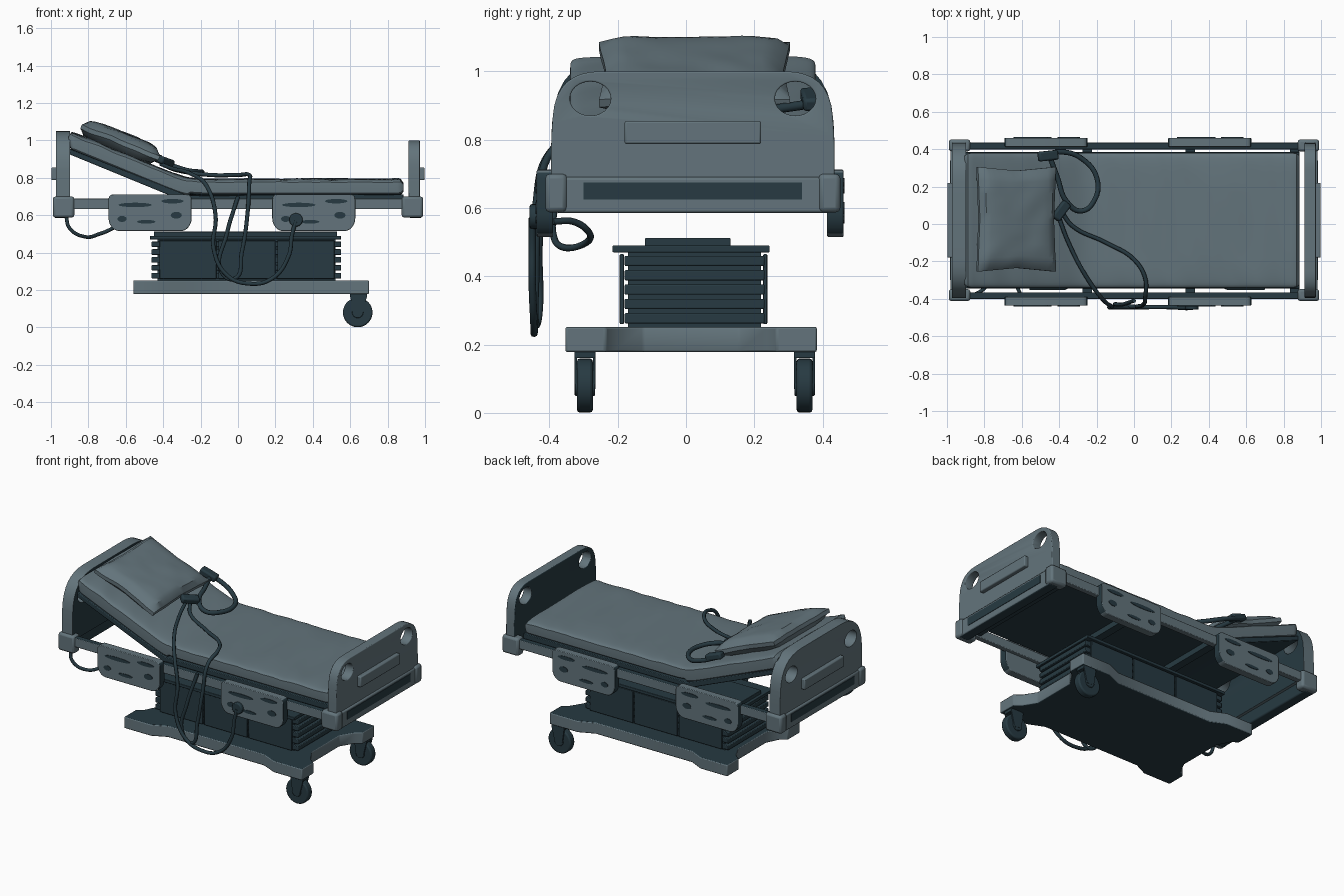
import bpy, bmesh, math
from mathutils import Vector, Matrix, noise

if "Cube" in bpy.data.objects:
    bpy.data.objects.remove(bpy.data.objects["Cube"])

C = 0.02  # centre line of the bed in y


def material(name, col):
    m = bpy.data.materials.new(name)
    m.diffuse_color = (*col, 1)
    m.use_nodes = True
    m.node_tree.nodes["Principled BSDF"].inputs["Base Color"].default_value = m.diffuse_color
    return m


LIGHT = material("grey_teal", (0.125, 0.175, 0.2))
DARK = material("dark_teal", (0.02, 0.042, 0.054))


def finish(name, bm, mats, bevel=0.0, rule=None, segs=2):
    bmesh.ops.recalc_face_normals(bm, faces=bm.faces)
    bm.normal_update()
    if rule:
        for f in bm.faces:
            f.material_index = 1 if rule(f.normal) else 0
    me = bpy.data.meshes.new(name)
    bm.to_mesh(me)
    bm.free()
    for m in mats:
        me.materials.append(m)
    ob = bpy.data.objects.new(name, me)
    bpy.context.collection.objects.link(ob)
    bpy.context.view_layer.objects.active = ob
    bpy.ops.object.select_all(action='DESELECT')
    ob.select_set(True)
    bpy.ops.object.shade_smooth_by_angle(angle=math.radians(35))
    if bevel:
        b = ob.modifiers.new("bevel", 'BEVEL')
        b.width, b.segments, b.limit_method = bevel, segs, 'ANGLE'
    return ob


def prism(name, pts, axis, lo, hi, mats=(LIGHT,), bevel=0.0, rule=None):
    """Extrude a 2D outline along an axis."""
    place = {'x': lambda a, b, t: (t, a, b), 'y': lambda a, b, t: (a, t, b),
             'z': lambda a, b, t: (a, b, t)}[axis]
    bm = bmesh.new()
    f = bm.faces.new([bm.verts.new(place(a, b, lo)) for a, b in pts])
    g = bmesh.ops.extrude_face_region(bm, geom=[f])
    d = Vector(place(0, 0, hi - lo))
    for v in g['geom']:
        if isinstance(v, bmesh.types.BMVert):
            v.co += d
    return finish(name, bm, mats, bevel, rule)


def box(name, x0, x1, y0, y1, z0, z1, mats=(LIGHT,), bevel=0.0, rule=None):
    return prism(name, [(x0, y0), (x1, y0), (x1, y1), (x0, y1)], 'z', z0, z1, mats, bevel, rule)


def rounded(pts, radii, n=6):
    """Round the corners of an outline."""
    out = []
    for i, p in enumerate(pts):
        p, a, b, r = Vector(p), Vector(pts[i - 1]), Vector(pts[(i + 1) % len(pts)]), radii[i]
        if r == 0:
            out.append(tuple(p))
            continue
        s, e = p + (a - p).normalized() * r, p + (b - p).normalized() * r
        for k in range(n + 1):
            t = k / n
            out.append(tuple(s * (1 - t) ** 2 + p * 2 * t * (1 - t) + e * t * t))
    return out


def ellipse(cx, cy, rx, ry, n=24):
    return [(cx + rx * math.cos(2 * math.pi * i / n), cy + ry * math.sin(2 * math.pi * i / n)) for i in range(n)]


def tube(name, pts, r=0.012):
    cu = bpy.data.curves.new(name, 'CURVE')
    cu.dimensions, cu.bevel_depth, cu.bevel_resolution, cu.resolution_u = '3D', r, 2, 8
    cu.use_fill_caps = True
    sp = cu.splines.new('BEZIER')
    sp.bezier_points.add(len(pts) - 1)
    for b, p in zip(sp.bezier_points, pts):
        b.co = p
        b.handle_left_type = b.handle_right_type = 'AUTO'
    cu.materials.append(DARK)
    ob = bpy.data.objects.new(name, cu)
    bpy.context.collection.objects.link(ob)
    bpy.ops.object.select_all(action='DESELECT')
    ob.select_set(True)
    bpy.context.view_layer.objects.active = ob
    bpy.ops.object.convert(target='MESH')


def top_z(x):
    """Height of the mattress top: flat, then rising to the head."""
    return 0.795 + 0.41 * 0.03 * math.log(1 + math.exp((-0.27 - x) / 0.03))


# End boards, with grip holes and dark inner faces
for name, s, top, rad, thick in (("headboard", -1, 1.05, 0.2, 0.075), ("footboard", 1, 1.0, 0.13, 0.06)):
    x0, x1 = sorted((s * 0.972, s * (0.972 - thick)))
    outline = rounded([(C - 0.415, 0.66), (C + 0.415, 0.66), (C + 0.415, 0.80), (C + 0.40, top), (C - 0.40, top),
                       (C - 0.415, 0.80)], [0, 0, 0.05, rad, rad, 0.05], 8)
    board = prism(name, outline, 'x', x0, x1, (LIGHT, DARK), 0, lambda n: n.x * s < -0.9)
    for side in (-1, 1):
        cut = prism(name + "_hole_cutter", ellipse(C + side * 0.30, 0.92, 0.06, 0.05), 'x', x0 - 0.1, x1 + 0.1)
        cut.hide_render = True
        cut.hide_set(True)
        m = board.modifiers.new("hole", 'BOOLEAN')
        m.operation, m.object, m.solver = 'DIFFERENCE', cut, 'EXACT'
    b = board.modifiers.new("bevel", 'BEVEL')
    b.width, b.segments, b.limit_method = 0.016, 3, 'ANGLE'
    b.angle_limit = math.radians(45)

    def span(a, b):
        return sorted((s * a, s * b))
    box(name + "_plate", *span(0.965, 0.998), C - 0.2, C + 0.2, 0.787, 0.855, bevel=0.006)
    box(name + "_beam", *span(0.915, 0.982), C - 0.4, C + 0.4, 0.585, 0.69, (LIGHT, DARK), 0.008,
        lambda n: n.x * s < -0.9 or n.z < -0.9)
    box(name + "_beam_inset", *span(0.978, 0.985), C - 0.32, C + 0.32, 0.625, 0.675, (DARK,))
    for side in (-1, 1):
        y = C + side * 0.40
        box(name + "_corner_block", *span(0.875, 0.99), y - 0.032, y + 0.032, 0.587, 0.70, bevel=0.014)

# Side rails and side panels
for side, ry, py in ((-1, -0.383, -0.413), (1, 0.417, 0.437)):
    box("side_rail", -0.9, 0.9, ry - 0.018, ry + 0.018, 0.632, 0.69, (LIGHT, DARK), 0.004, lambda n: n.z > 0.9)
    for x in (-0.47, 0.405):
        shape = rounded([(x - 0.19, 0.515), (x + 0.19, 0.515), (x + 0.222, 0.56), (x + 0.222, 0.712),
                         (x - 0.222, 0.712), (x - 0.222, 0.56)], [0.03, 0.03, 0.025, 0.03, 0.03, 0.025])
        prism("side_panel", shape, 'y', py - 0.024, py + 0.024, (LIGHT, DARK), 0.006, lambda n: abs(n.x) > 0.6)
        f0, f1 = sorted((py + side * 0.02, py + side * 0.027))
        for dx, z, w, h in ((-0.08, 0.655, 0.09, 0.012), (0.12, 0.675, 0.06, 0.012), (-0.15, 0.58, 0.025, 0.016),
                            (-0.02, 0.565, 0.05, 0.01), (0.14, 0.6, 0.03, 0.018)):
            prism("panel_marking", ellipse(x + dx, z, w, h, 16), 'y', f0, f1, (DARK,))

# Bed deck: flat section, raised back section, cross members
prism("deck", [(0.885, 0.675), (0.885, 0.712), (-0.27, 0.705), (-0.9, 0.955), (-0.9, 0.925), (-0.29, 0.675)],
      'y', C - 0.365, C + 0.365, (DARK,), 0.004)
for x in (-0.25, 0.3, 0.86):
    box("cross_member", x - 0.025, x + 0.025, C - 0.39, C + 0.39, 0.64, 0.68, (DARK,))


# Mattress, lofted along its length with soft creases
bm = bmesh.new()
rings, N, K = [], 110, 44
for i in range(N + 1):
    x = -0.905 + 1.79 * i / N
    edge = min(i, N - i) / N * 1.79
    k = math.sqrt(max(0.0, 1 - (1 - min(1, edge / 0.03)) ** 2))
    h = 0.047 + (0.008 if x < -0.27 else 0)
    ring = []
    for j in range(K):
        a = 2 * math.pi * j / K
        ca, sa = math.cos(a), math.sin(a)
        y = math.copysign(abs(ca) ** 0.45, ca) * 0.36 * (0.96 + 0.04 * k)
        z = math.copysign(abs(sa) ** 0.25, sa) * h * (0.45 + 0.55 * k)
        if sa > 0:
            z += 0.006 * noise.noise(Vector((x * 11 + y * 4, y * 3.5, 0)))
        ring.append(bm.verts.new((x, C + y, top_z(x) - h + z)))
    rings.append(ring)
for r, q in zip(rings, rings[1:]):
    for j in range(K):
        bm.faces.new((r[j], r[(j + 1) % K], q[(j + 1) % K], q[j]))
bm.faces.new(rings[0])
bm.faces.new(rings[-1])
finish("mattress", bm, (LIGHT, DARK), 0, lambda n: n.z < -0.7)

# Pillow, a pinched cushion lying on the raised back
bm = bmesh.new()
bmesh.ops.create_cube(bm, size=2)
bmesh.ops.subdivide_edges(bm, edges=bm.edges[:], cuts=15, use_grid_fill=True)
for v in bm.verts:
    u, w, t = v.co
    full = (max(0, 1 - u ** 4) * max(0, 1 - w ** 4)) ** 0.4
    pinch = 1 - 0.05 * (1 - abs(w)) * abs(u)
    v.co = (u * 0.225 * pinch, w * (0.28 - 0.02 * (1 - abs(u))),
            t * (0.012 + 0.046 * full) + 0.006 * noise.noise(Vector((u * 2, w * 3, 4))))
bm.transform(Matrix.Translation((-0.63, 0.025, 0.99)) @ Matrix.Rotation(math.radians(22), 4, 'Y'))
finish("pillow", bm, (LIGHT,))

# Lift column with ribbed ends
box("lift_core", -0.43, 0.52, C - 0.19, C + 0.2, 0.25, 0.48, (DARK,))
for i in range(5):
    z = 0.262 + i * 0.042
    box("lift_rib", -0.462, 0.552, C - 0.2, C + 0.21, z, z + 0.03, (DARK,), 0.004)
for x0, x1 in ((-0.42, -0.115), (-0.105, 0.2), (0.21, 0.515)):
    for y in (C - 0.208, C + 0.212):
        box("lift_cover", x0, x1, y - 0.006, y + 0.006, 0.26, 0.465, (DARK,), 0.003)
box("lift_cap", -0.47, 0.55, C - 0.235, C + 0.225, 0.47, 0.49, (DARK,), 0.003)
box("lift_top", -0.45, 0.53, C - 0.14, C + 0.11, 0.485, 0.512, (DARK,), 0.003)

# Base slab with four corner feet
half = [(0.61, 0.14), (0.66, 0.22), (0.70, 0.25), (0.70, 0.368), (0.50, 0.368), (0.40, 0.325), (-0.28, 0.325),
        (-0.37, 0.368), (-0.56, 0.368), (-0.56, 0.25), (-0.52, 0.22), (-0.48, 0.14)]
base = [(x, 0.015 + y) for x, y in half] + [(x, 0.015 - y) for x, y in reversed(half)]
prism("base", base, 'z', 0.178, 0.252, (LIGHT, DARK), 0.006, lambda n: abs(n.z) > 0.9)

# Two casters at the foot end
for y in (-0.296, 0.347):
    prism("caster_wheel", ellipse(0.64, 0.08, 0.079, 0.079, 32), 'y', y - 0.023, y + 0.023, (DARK,), 0.008)
    prism("caster_hub", ellipse(0.64, 0.08, 0.03, 0.03, 16), 'y', y - 0.03, y + 0.03, (DARK,), 0.003)
    for d in (-0.027, 0.027):
        prism("caster_fork", [(0.615, 0.07), (0.665, 0.07), (0.69, 0.17), (0.60, 0.17)], 'y',
              y + d - 0.004, y + d + 0.004, (DARK,))
    box("caster_mount", 0.60, 0.69, y - 0.031, y + 0.031, 0.16, 0.182, (DARK,), 0.003)

# Handsets on the mattress and plug on the side panel
for x, y, turn in ((-0.39, 0.07, 0.9), (-0.46, 0.365, 0.1)):
    ob = box("handset", -0.055, 0.055, -0.026, 0.026, -0.02, 0.02, (DARK,), 0.01)
    ob.matrix_world = (Matrix.Translation((x, y, top_z(x) + 0.045)) @ Matrix.Rotation(0.35, 4, 'Y')
                       @ Matrix.Rotation(turn, 4, 'Z'))
prism("plug", ellipse(0.31, 0.575, 0.036, 0.036), 'y', -0.458, -0.43, (DARK,), 0.006)


# Cables: those on the bed follow the mattress surface, then hang over the side
def lie(pts, up=0.02):
    return [(x, y, top_z(x) + up) for x, y in pts]


tube("coiled_cable", lie([(-0.48, 0.37), (-0.38, 0.385), (-0.28, 0.35), (-0.2, 0.25), (-0.21, 0.13), (-0.28, 0.07),
                          (-0.36, 0.12), (-0.41, 0.25), (-0.45, 0.36)], 0.035), 0.014)
tube("long_cable", lie([(-0.39, 0.07), (-0.33, -0.01), (-0.15, -0.1), (0.0, -0.19), (0.06, -0.29)]) +
     [(0.06, -0.39, 0.77), (0.05, -0.43, 0.6), (0.02, -0.44, 0.4), (-0.02, -0.44, 0.26), (-0.09, -0.43, 0.3),
      (-0.06, -0.43, 0.5), (0.0, -0.41, 0.7)], 0.011)
tube("plug_cable", lie([(-0.41, 0.06), (-0.35, -0.1), (-0.25, -0.29)]) +
     [(-0.17, -0.4, 0.76), (-0.12, -0.44, 0.6), (-0.13, -0.445, 0.42), (-0.06, -0.445, 0.28), (0.05, -0.445, 0.235),
      (0.18, -0.445, 0.26), (0.27, -0.45, 0.38), (0.29, -0.45, 0.5), (0.31, -0.45, 0.57)], 0.011)
tube("head_cable", [(-0.92, -0.385, 0.6), (-0.9, -0.39, 0.53), (-0.82, -0.36, 0.485), (-0.74, -0.29, 0.5),
                    (-0.67, -0.285, 0.53), (-0.63, -0.33, 0.56), (-0.6, -0.39, 0.56)], 0.01)
